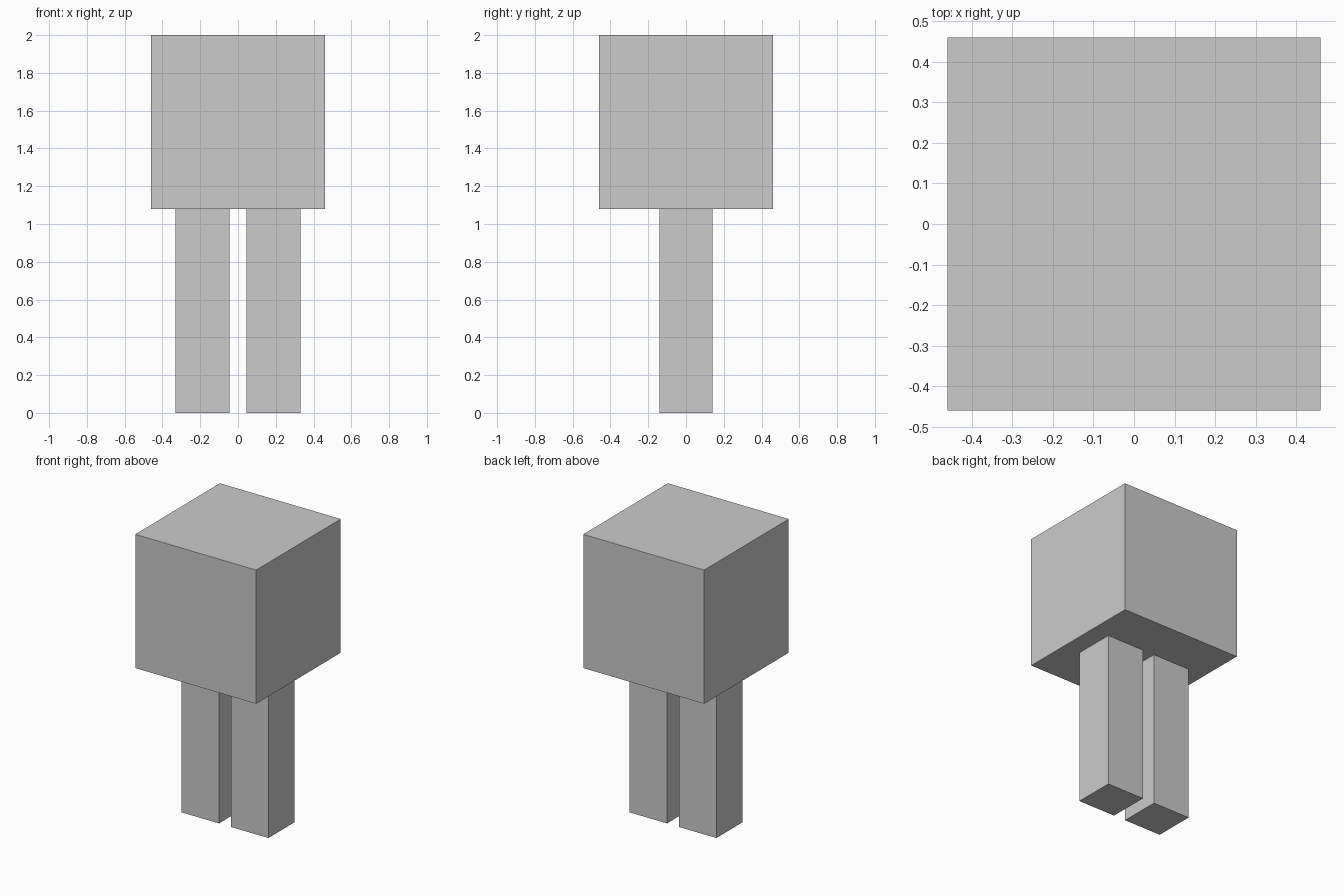
import bpy

if "Cube" in bpy.data.objects:
    bpy.data.objects.remove(bpy.data.objects["Cube"])


def box(name, center, size):
    bpy.ops.mesh.primitive_cube_add(size=1, location=center)
    obj = bpy.context.object
    obj.name = name
    obj.scale = size
    bpy.ops.object.transform_apply(location=False, rotation=False, scale=True)
    return obj


BODY = 0.92           # cube edge
LEG_HEIGHT = 2 - BODY
LEG_WIDTH, LEG_DEPTH = 0.285, 0.283
LEG_X = 0.188         # leg centre offset

# Cubic body resting on the legs
box("body", (0, 0, LEG_HEIGHT + BODY / 2), (BODY, BODY, BODY))

# Pair of square legs
for side, name in ((-1, "left_leg"), (1, "right_leg")):
    box(name, (side * LEG_X, 0, LEG_HEIGHT / 2), (LEG_WIDTH, LEG_DEPTH, LEG_HEIGHT))
